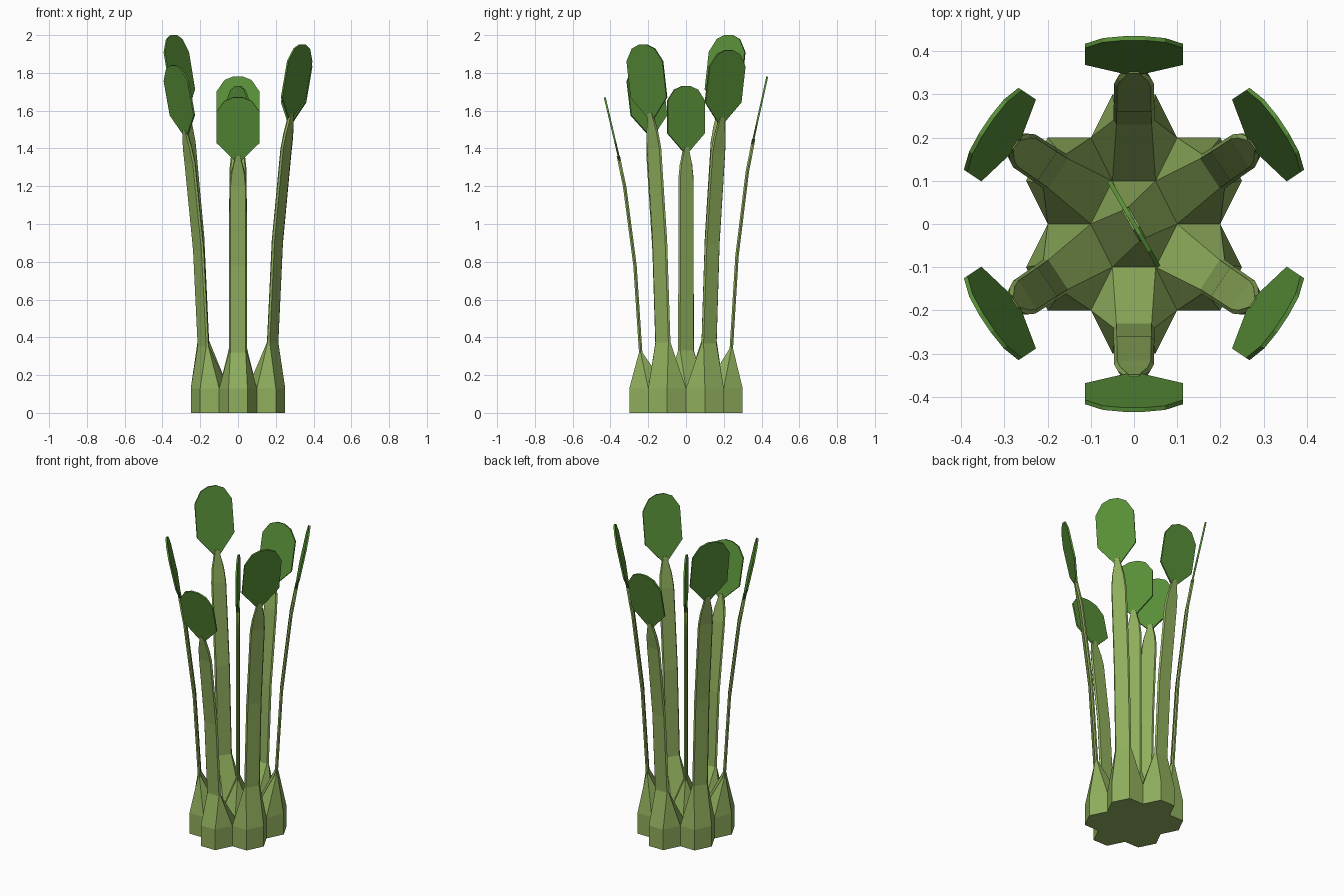
import bpy, bmesh, math
from mathutils import Vector

cube = bpy.data.objects.get("Cube")
if cube:
    bpy.data.objects.remove(cube, do_unlink=True)


def material(name, rgb):
    m = bpy.data.materials.new(name)
    m.use_nodes = True
    color = (*rgb, 1)
    m.diffuse_color = color
    m.node_tree.nodes["Principled BSDF"].inputs["Base Color"].default_value = color
    return m


STALK = material("pale celery green", (0.28, 0.43, 0.11))
LEAF = material("deep leaf green", (0.10, 0.28, 0.04))

BASE_TOP = 0.13
# Stem stations: height, outward lean, half width
STEM = [(0.32, 0.04, 0.048), (0.78, 0.07, 0.047), (1.20, 0.125, 0.046),
        (1.27, 0.14, 0.038), (1.36, 0.158, 0.013)]
# Half outline of a leaf: half width, height
OUTLINE = [(0.012, 1.33), (0.114, 1.43), (0.114, 1.595), (0.072, 1.652), (0.025, 1.67)]
LEAF_LOW, LEAF_HIGH = 1.33, 1.67


def finish(bm, name, mat):
    bmesh.ops.recalc_face_normals(bm, faces=bm.faces[:])
    mesh = bpy.data.meshes.new(name)
    bm.to_mesh(mesh)
    bm.free()
    mesh.materials.append(mat)
    obj = bpy.data.objects.new(name, mesh)
    bpy.context.collection.objects.link(obj)
    return obj


def stalk(name, center, azimuth, scale, lean=1):
    a = math.radians(azimuth)
    out = Vector((math.cos(a), math.sin(a), 0))
    side = Vector((-out.y, out.x, 0))
    c = Vector((*center, 0))

    # Hexagonal foot, starting at the corner nearest the stem's side
    hexagon = [(0.1, 0), (0.05, 0.1), (-0.05, 0.1), (-0.1, 0), (-0.05, -0.1), (0.05, -0.1)]
    k = round((azimuth + 90) / 60)
    hexagon = [hexagon[(i + k) % 6] for i in range(6)]
    rings = [[c + Vector((x, y, z)) for x, y in hexagon] for z in (0, BASE_TOP)]

    # Thin strap-like stem leaning outward
    for z, r, w in STEM:
        mid = c + out * r * lean + Vector((0, 0, z * scale))
        d = 0.009
        section = [(w, 0), (w * 0.85, -d), (-w * 0.85, -d), (-w, 0), (-w * 0.85, d), (w * 0.85, d)]
        rings.append([mid + side * s + out * o for s, o in section])

    bm = bmesh.new()
    loops = [[bm.verts.new(p) for p in ring] for ring in rings]
    for lower, upper in zip(loops, loops[1:]):
        for i in range(6):
            j = (i + 1) % 6
            bm.faces.new((lower[i], lower[j], upper[j], upper[i]))
    bm.faces.new(loops[0])
    bm.faces.new(loops[-1])
    finish(bm, name + "_stalk", STALK)

    # Flat leaf blade following the tilt of the stem tip
    bm = bmesh.new()
    outline = OUTLINE + [(-w, z) for w, z in reversed(OUTLINE)]
    verts = []
    for w, z in outline:
        t = (z - LEAF_LOW) / (LEAF_HIGH - LEAF_LOW)
        r = (0.15 + 0.08 * t) * lean
        verts.append(bm.verts.new(c + side * w + out * r + Vector((0, 0, z * scale))))
    bm.faces.new(verts)
    leaf = finish(bm, name + "_leaf", LEAF)
    mod = leaf.modifiers.new("thickness", 'SOLIDIFY')
    mod.thickness = 0.01
    mod.offset = 0


# Six outer stalks around an upright heart; heights differ
for name, center, tip in [("front", (0, -0.2), 1.67),
                          ("back", (0, 0.2), 1.78),
                          ("front_left", (0.15, -0.1), 1.95),
                          ("back_left", (0.15, 0.1), 1.92),
                          ("front_right", (-0.15, -0.1), 1.84),
                          ("back_right", (-0.15, 0.1), 2.0)]:
    angle = math.degrees(math.atan2(center[1], center[0]))
    stalk(name, center, angle, tip / LEAF_HIGH)
stalk("heart", (0, 0), -150, 1.73 / LEAF_HIGH, lean=0)
